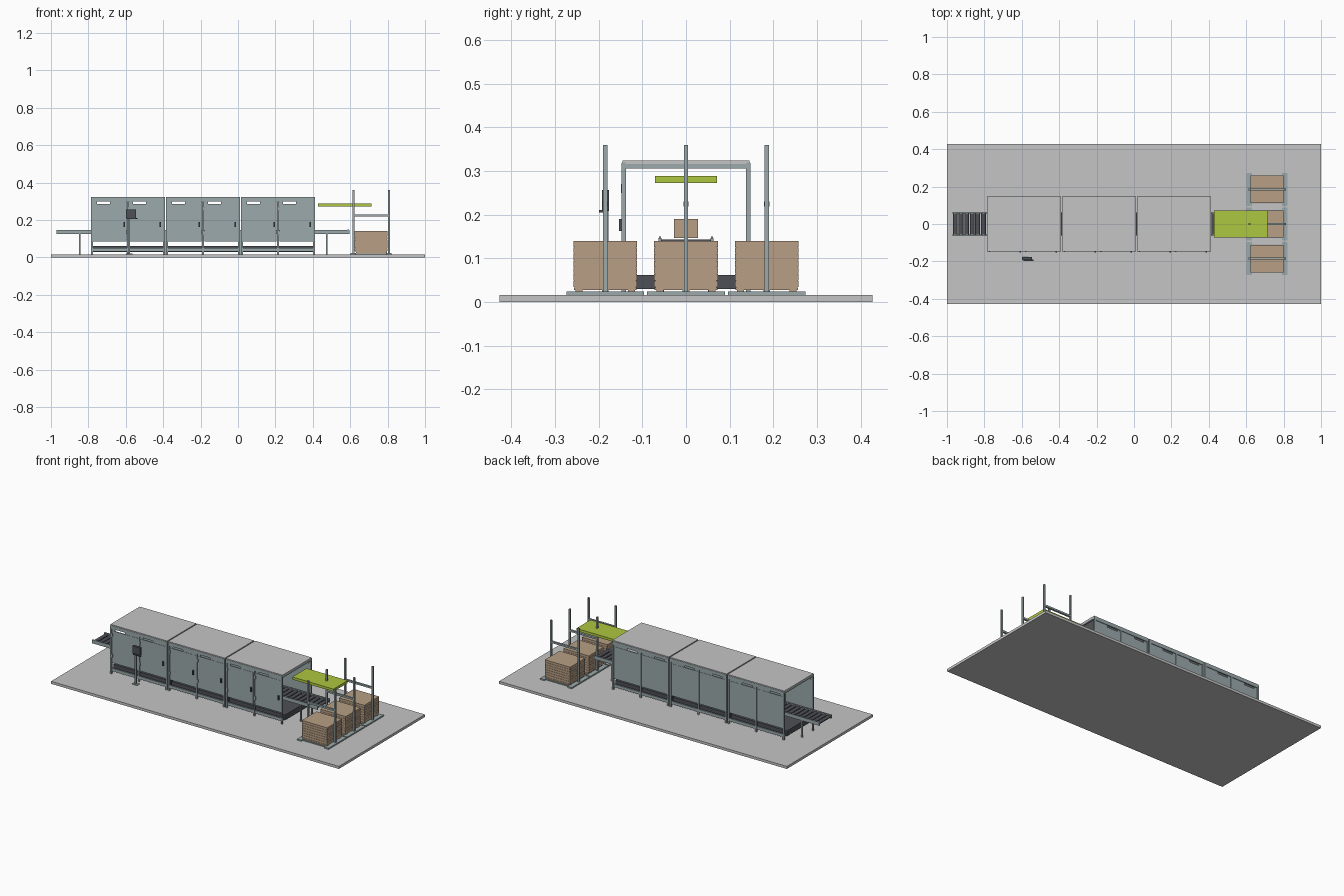
import bpy
import bmesh
import math
from mathutils import Matrix, Vector

if "Cube" in bpy.data.objects:
    bpy.data.objects.remove(bpy.data.objects["Cube"])


def mat(name, rgb):
    m = bpy.data.materials.new(name)
    m.diffuse_color = (*rgb, 1)
    m.use_nodes = True
    m.node_tree.nodes["Principled BSDF"].inputs["Base Color"].default_value = m.diffuse_color
    return m


FLOOR = mat("light grey", (0.56, 0.56, 0.56))
STEEL = mat("blue grey steel", (0.33, 0.40, 0.41))
DARK = mat("charcoal", (0.075, 0.08, 0.095))
GREEN = mat("lime green", (0.42, 0.57, 0.05))
CARD = mat("cardboard", (0.48, 0.35, 0.235))


def finish(name, bm, material):
    mesh = bpy.data.meshes.new(name)
    bm.to_mesh(mesh)
    bm.free()
    mesh.materials.append(material)
    ob = bpy.data.objects.new(name, mesh)
    bpy.context.collection.objects.link(ob)
    return ob


def boxes(name, items, material):
    """One object made of boxes given as (x0, x1, y0, y1, z0, z1)."""
    bm = bmesh.new()
    for x0, x1, y0, y1, z0, z1 in items:
        m = (Matrix.Translation(((x0 + x1) / 2, (y0 + y1) / 2, (z0 + z1) / 2))
             @ Matrix.Diagonal((x1 - x0, y1 - y0, z1 - z0, 1)))
        bmesh.ops.create_cube(bm, size=1, matrix=m)
    return finish(name, bm, material)


def both(x0, x1, y0, y1, z0, z1):
    """A box and its mirror image across y = 0."""
    return [(x0, x1, y0, y1, z0, z1), (x0, x1, -y1, -y0, z0, z1)]


# Floor slab
boxes("floor_slab", [(-1, 1, -0.427, 0.427, 0, 0.016)], FLOOR)

# Tunnel machine: three identical modules
posts, rails, panels, fillers, handles, hinges, roofs, bases = ([] for _ in range(8))
W = 0.394
for i in range(3):
    x0 = -0.785 + i * 0.401
    x1, xm = x0 + W, x0 + W / 2
    for px in (x0, x1 - 0.01):
        posts += both(px, px + 0.01, 0.138, 0.148, 0.016, 0.318)
        rails.append((px, px + 0.01, -0.14, 0.14, 0.306, 0.318))
    posts += both(xm - 0.005, xm + 0.005, 0.138, 0.147, 0.016, 0.30)
    rails += both(x0, x1, 0.139, 0.147, 0.299, 0.319)
    rails += both(x0, x1, 0.134, 0.144, 0.032, 0.05)
    roofs.append((x0, x1, -0.145, 0.145, 0.316, 0.324))
    bases.append((x0 + 0.002, x1 - 0.002, -0.116, 0.116, 0.03, 0.062))
    for k in range(2):
        a = x0 + 0.011 + k * (W / 2 - 0.004)
        b = a + W / 2 - 0.018
        panels += both(a, b, 0.138, 0.1445, 0.085, 0.286)
        # upper strip leaves a small open slot
        fillers += both(a, a + 0.02, 0.139, 0.143, 0.284, 0.30)
        fillers += both(a + 0.09, b, 0.139, 0.143, 0.284, 0.30)
        handles.append((b - 0.018, b - 0.010, -0.153, -0.144, 0.163, 0.19))
        for z in (0.12, 0.25):
            hinges.append((a - 0.002, a + 0.005, -0.149, -0.144, z, z + 0.02))

boxes("housing_posts", posts, STEEL)
boxes("housing_rails", rails, STEEL)
boxes("housing_panels", panels, STEEL)
boxes("upper_strips", fillers, STEEL)
boxes("door_handles", handles, DARK)
boxes("door_hinges", hinges, STEEL)
boxes("roof_panels", roofs, FLOOR)
boxes("base_trays", bases, DARK)


# Roller conveyor: infeed, tunnel and outfeed
def conveyor(name, x0, x1, legs):
    boxes(name + "_side_rails", both(x0, x1, 0.056, 0.063, 0.124, 0.146), STEEL)
    bm = bmesh.new()
    n = round((x1 - x0) / 0.031)
    step = (x1 - x0) / n
    for i in range(n):
        m = (Matrix.Translation((x0 + (i + 0.5) * step, 0, 0.134))
             @ Matrix.Rotation(math.pi / 2, 4, 'X'))
        bmesh.ops.create_cone(bm, cap_ends=True, segments=12, radius1=0.0125,
                              radius2=0.0125, depth=0.112, matrix=m)
    ob = finish(name + "_rollers", bm, DARK)
    ob.data.transform(Matrix.Translation((0, 0, 0.134)) @ Matrix.Diagonal((1, 1, 0.75, 1))
                      @ Matrix.Translation((0, 0, -0.134)))
    parts = []
    for lx in legs:
        parts += both(lx - 0.004, lx + 0.004, 0.05, 0.058, 0.016, 0.126)
        parts.append((lx - 0.004, lx + 0.004, -0.05, 0.05, 0.115, 0.123))
    boxes(name + "_legs", parts, STEEL)


conveyor("infeed", -0.97, -0.79, [-0.845])
conveyor("tunnel", -0.79, 0.41, [-0.385, 0.013])
conveyor("outfeed", 0.41, 0.597, [0.475])
boxes("outfeed_guides", both(0.585, 0.593, 0.057, 0.062, 0.146, 0.15), STEEL)

# Cartons travelling through the tunnel
boxes("conveyor_cartons", [(x, x + 0.07, -0.027, 0.027, 0.146, 0.19)
                           for x in (-0.12, 0.1)], CARD)

# Operator panel on its stand
boxes("operator_stand", [(-0.588, -0.578, -0.186, -0.178, 0.016, 0.25),
                         (-0.6, -0.565, -0.195, -0.17, 0.016, 0.02)], STEEL)
boxes("operator_screen", [(-0.6, -0.546, -0.192, -0.176, 0.208, 0.256),
                          (-0.59, -0.537, -0.199, -0.19, 0.205, 0.211)], DARK)

# Three pallet stations
for i, y in enumerate((-0.185, 0, 0.185)):
    n = f"_{i + 1}"
    frame = []
    for x in (0.617, 0.807):
        frame.append((x - 0.0145, x + 0.0145, y - 0.089, y + 0.089, 0.016, 0.024))
        frame.append((x - 0.005, x + 0.005, y - 0.005, y + 0.005, 0.02, 0.36))
    frame.append((0.617, 0.807, y - 0.006, y + 0.006, 0.219, 0.23))
    for s in (-0.07, 0.07):
        frame.append((0.617, 0.807, y + s - 0.005, y + s + 0.005, 0.016, 0.022))
    boxes("station_frame" + n, frame, STEEL)
    boxes("pallet" + n, [(0.63, 0.797, y - 0.072, y + 0.072, 0.027, 0.032)]
          + [(0.63, 0.797, y + s - 0.008, y + s + 0.008, 0.016, 0.028)
             for s in (-0.06, 0, 0.06)], CARD)
    boxes("carton_layers" + n,
          [(0.624, 0.80, y - 0.073, y + 0.073, 0.034 + k * 0.0153, 0.0483 + k * 0.0153)
           for k in range(7)], CARD)
    boxes("layer_core" + n, [(0.627, 0.797, y - 0.07, y + 0.07, 0.03, 0.139)], CARD)

# Overhead transfer plate
boxes("transfer_plate", [(0.427, 0.713, -0.071, 0.071, 0.273, 0.289)], GREEN)
